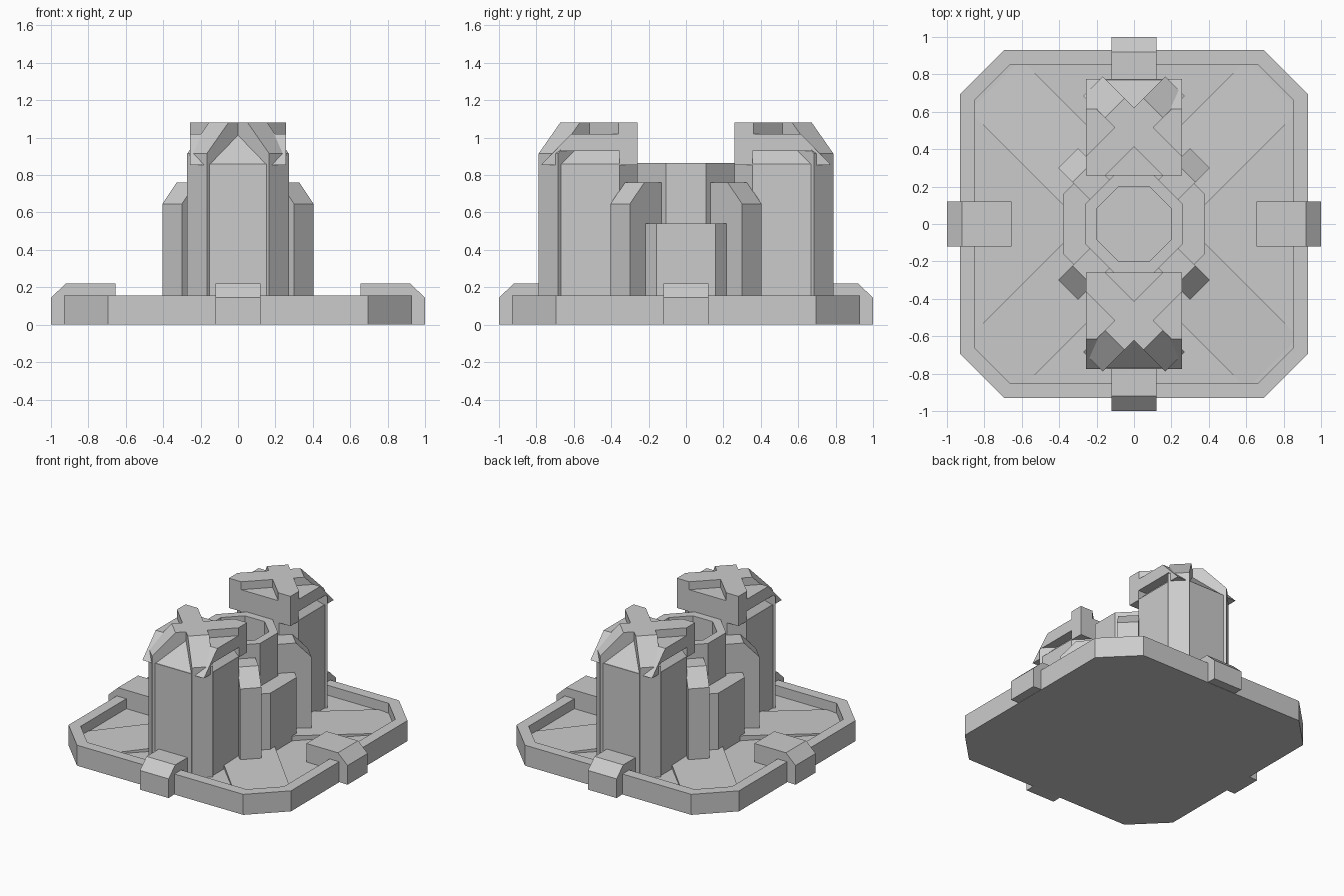
import bpy, bmesh, math
from mathutils import Matrix, Vector

if "Cube" in bpy.data.objects:
    bpy.data.objects.remove(bpy.data.objects["Cube"])


def finish(name, bm, matrix=None):
    if matrix:
        bmesh.ops.transform(bm, matrix=matrix, verts=bm.verts)
    bmesh.ops.recalc_face_normals(bm, faces=bm.faces)
    me = bpy.data.meshes.new(name)
    bm.to_mesh(me)
    bm.free()
    ob = bpy.data.objects.new(name, me)
    bpy.context.collection.objects.link(ob)
    return ob


def loft(name, rings, matrix=None):
    """Bridge stacked plan outlines [(points, z), ...] and cap both ends."""
    bm = bmesh.new()
    loops = [[bm.verts.new((x, y, z)) for x, y in pts] for pts, z in rings]
    for a, b in zip(loops, loops[1:]):
        n = len(a)
        for i in range(n):
            j = (i + 1) % n
            bm.faces.new((a[i], a[j], b[j], b[i]))
    bm.faces.new(loops[0])
    bm.faces.new(loops[-1])
    return finish(name, bm, matrix)


def slab(name, profile, width, angle=0, centre=(0, 0)):
    """Extrude a (radius, z) profile sideways, then turn it to face angle."""
    bm = bmesh.new()
    sides = [[bm.verts.new((r, s * width / 2, z)) for r, z in profile] for s in (-1, 1)]
    n = len(profile)
    for i in range(n):
        j = (i + 1) % n
        bm.faces.new((sides[0][i], sides[0][j], sides[1][j], sides[1][i]))
    for s in sides:
        bm.faces.new(s)
    m = Matrix.Translation((*centre, 0)) @ Matrix.Rotation(math.radians(angle), 4, 'Z')
    return finish(name, bm, m)


def cut_square(a, c):
    """Square of half size a whose corners are cut back to c."""
    return [(a, -c), (a, c), (c, a), (-c, a), (-a, c), (-a, -c), (-c, -a), (c, -a)]


def octagon(a):
    return cut_square(a, a * math.tan(math.pi / 8))


FLOOR = 0.08
FIN_W = 0.148

# Tray base with raised rim
outer, inner = cut_square(0.93, 0.695), cut_square(0.85, 0.665)
loft("base_tray", [(outer, 0), (outer, 0.155), (inner, 0.155), (inner, FLOOR)])

# Rim clips on the four sides
clip = [(0.655, 0.01), (1.0, 0), (1.0, 0.145), (0.92, 0.22), (0.655, 0.22)]
for k in range(4):
    slab("rim_clip", clip, 0.24, 90 * k)

# Diagonal floor ramps and central fins
ramp = [(0.2, 0.05), (1.05, 0.05), (1.05, FLOOR + 0.003), (0.2, 0.125)]
fin = [(0.25, 0.06), (0.4985, 0.06), (0.4985, 0.645), (0.39, 0.76), (0.25, 0.76)]
for k in range(4):
    slab("floor_ramp", ramp, 0.39, 45 + 90 * k)
    slab("centre_fin", fin, FIN_W, 45 + 90 * k)

# Central hub and hollow tube
loft("hub", [(octagon(0.38), 0.06), (octagon(0.38), 0.54)])
loft("tube", [(octagon(0.26), 0.06), (octagon(0.26), 0.865),
              (octagon(0.20), 0.865), (octagon(0.20), 0.60)])

# Front and back towers, built facing +x then turned outward
H, CY = 0.2575, 0.5165
v = 0.103
cap_plan = [(v, 0), (0, v), (-0.155, H), (-H, H), (-H, 0.155), (-v, 0),
            (-H, -0.155), (-H, -H), (-0.155, -H), (0, -v)]
tower_fin = [(0.0, 0.06), (0.31, 0.06), (0.31, 0.915), (0.147, 1.08), (0.0, 1.08)]
head = [(-H, 0.855), (H, 0.855), (0.098, 1.02), (-H, 1.02)]
for angle, cy in ((90, CY), (-90, -CY)):
    turn = Matrix.Translation((0, cy, 0)) @ Matrix.Rotation(math.radians(angle), 4, 'Z')
    body = cut_square(H, 0.16)
    loft("tower_body", [(body, 0.06), (body, 0.86)], turn)
    top = slab("tower_head", head, 2 * H, angle, (0, cy))
    loft("tower_cap", [(cap_plan, 1.0), (cap_plan, 1.08)], turn)
    for d in (-45, 45):
        slab("tower_fin", tower_fin, FIN_W, angle + d, (0, cy))
    # Sloped slots under the side rails of the head
    for s in (0, 180):
        cutter = slab("slot_cutter", [(0.27, 0.845), (0.185, 0.93), (0.27, 0.93)],
                      0.32, s, (0, cy))
        cutter.hide_render = True
        cutter.hide_viewport = True
        mod = top.modifiers.new("slot", 'BOOLEAN')
        mod.operation = 'DIFFERENCE'
        mod.solver = 'EXACT'
        mod.object = cutter
